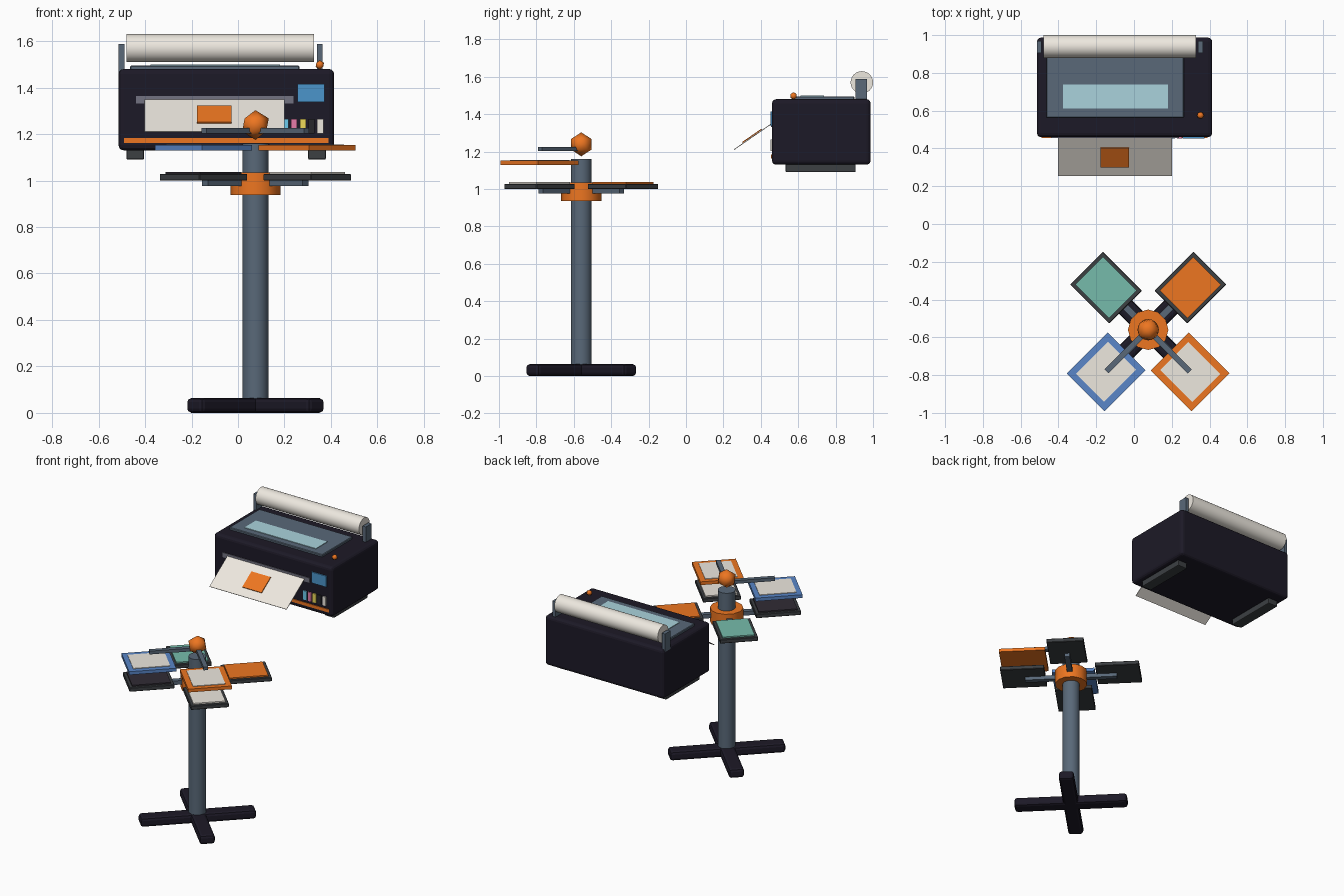
import bpy, math
from mathutils import Matrix, Vector

if "Cube" in bpy.data.objects:
    bpy.data.objects.remove(bpy.data.objects["Cube"])

COLORS = {
    "dark": (0.012, 0.01, 0.02), "orange": (0.85, 0.18, 0.015), "steel": (0.1, 0.14, 0.19),
    "charcoal": (0.045, 0.05, 0.055), "paper": (0.85, 0.81, 0.74), "blue": (0.1, 0.24, 0.58),
    "display": (0.07, 0.3, 0.6), "teal": (0.18, 0.5, 0.41), "glass": (0.4, 0.65, 0.72),
    "slot": (0.17, 0.17, 0.22), "ink_cyan": (0.15, 0.6, 0.85), "ink_magenta": (0.8, 0.2, 0.4),
    "ink_yellow": (0.85, 0.7, 0.1), "ink_black": (0.02, 0.02, 0.025), "shirt_dark": (0.03, 0.025, 0.035),
}
MATS = {}
for key, rgb in COLORS.items():
    MATS[key] = bpy.data.materials.new(key)
    MATS[key].diffuse_color = (*rgb, 1)


def finish(name, color):
    ob = bpy.context.object
    ob.name = name
    ob.data.materials.append(MATS[color])
    return ob


def box(name, color, lo, hi, bevel=0.0, segs=2, frame=None):
    """Box between two corners, optionally placed by a frame matrix."""
    lo, hi = Vector(lo), Vector(hi)
    bpy.ops.mesh.primitive_cube_add(size=1)
    ob = finish(name, color)
    size = hi - lo
    ob.data.transform(Matrix.Translation((lo + hi) / 2) @ Matrix.Diagonal((*size, 1)))
    if frame:
        ob.matrix_world = frame
    if bevel:
        mod = ob.modifiers.new("bevel", "BEVEL")
        mod.width, mod.segments = bevel, segs
    return ob


def cyl(name, color, r, depth, loc, sides=24, rot=(0, 0, 0)):
    bpy.ops.mesh.primitive_cylinder_add(vertices=sides, radius=r, depth=depth, location=loc, rotation=rot)
    ob = finish(name, color)
    bpy.ops.object.shade_smooth_by_angle(angle=math.radians(35))
    return ob


def ball(name, color, r, loc):
    bpy.ops.mesh.primitive_ico_sphere_add(subdivisions=1, radius=r, location=loc)
    bpy.ops.object.shade_smooth()
    return finish(name, color)


# Printer body, feet and trim
box("printer_body", "dark", (-0.514, 0.46, 1.13), (0.414, 0.987, 1.48), 0.022, 3)
for side, x in (("left", -0.48), ("right", 0.302)):
    box(f"printer_foot_{side}", "charcoal", (x, 0.532, 1.09), (x + 0.076, 0.907, 1.14), 0.006)
box("trim_stripe", "orange", (-0.49, 0.455, 1.162), (0.39, 0.47, 1.184))
box("paper_slot", "slot", (-0.44, 0.455, 1.332), (0.239, 0.47, 1.365))
box("control_display", "display", (0.256, 0.452, 1.338), (0.372, 0.47, 1.415))

# Ink cartridges
inks = ("ink_cyan", "ink_magenta", "ink_yellow", "ink_black", "paper")
for i, ink in enumerate(inks):
    x = 0.204 + i * 0.0375
    box(f"cartridge_{i + 1}", ink, (x - 0.013, 0.453, 1.203), (x + 0.013, 0.47, 1.266))

# Lid, window and knob
box("top_lid", "steel", (-0.464, 0.563, 1.47), (0.264, 0.9, 1.495), 0.004, 1)
box("lid_window", "glass", (-0.377, 0.611, 1.49), (0.18, 0.738, 1.499))
ball("lid_knob", "orange", 0.02, (0.352, 0.575, 1.498))

# Film roll on its two brackets
cyl("film_roll", "paper", 0.06, 0.807, (-0.076, 0.94, 1.57), 32, (0, math.pi / 2, 0))
for side, x in (("left", -0.514), ("right", 0.339)):
    box(f"roll_bracket_{side}", "steel", (x, 0.905, 1.46), (x + 0.025, 0.968, 1.588))

# Printed sheet sloping out of the slot
slope = Matrix.Translation((0, 0.459, 1.35)) @ Matrix.Rotation(math.atan2(0.14, 0.203), 4, "X")
box("printed_sheet", "paper", (-0.402, -0.247, -0.002), (0.2, 0, 0.002), frame=slope)
box("sheet_print", "orange", (-0.177, -0.187, 0.003), (-0.027, -0.062, 0.009), frame=slope)

# Press stand
CX, CY = 0.075, -0.56
for i in (0, 1):
    turn = Matrix.Translation((CX, CY, 0)) @ Matrix.Rotation(math.radians(45 + 90 * i), 4, "Z")
    box(f"base_beam_{i + 1}", "dark", (-0.375, -0.05, 0), (0.375, 0.05, 0.064), 0.018, 2, turn)
cyl("stand_post", "steel", 0.056, 1.12, (CX, CY, 0.6))
cyl("carousel_hub", "orange", 0.107, 0.098, (CX, CY, 0.986), 12)
ball("top_finial", "orange", 0.064, (CX, CY, 1.239))

# Four stations: arm, platen and shirt; the front two also carry screens
stations = (("back_right", 45, "orange", None), ("back_left", 135, "teal", None),
            ("front_left", 225, "shirt_dark", "blue"), ("front_right", 315, "paper", "orange"))
for name, ang, shirt, screen in stations:
    turn = Matrix.Translation((CX, CY, 0)) @ Matrix.Rotation(math.radians(ang), 4, "Z")
    box(f"{name}_arm", "steel", (0.05, -0.018, 0.976), (0.306, 0.018, 1.004), frame=turn)
    box(f"{name}_platen", "charcoal", (0.17, -0.123, 1.0), (0.462, 0.123, 1.028), 0.003, 1, turn)
    box(f"{name}_shirt", shirt, (0.19, -0.104, 1.024), (0.442, 0.104, 1.037), frame=turn)
    if screen:
        box(f"{name}_screen_frame", screen, (0.162, -0.142, 1.129), (0.468, 0.142, 1.152), frame=turn)
        box(f"{name}_screen_mesh", "paper", (0.195, -0.105, 1.148), (0.435, 0.105, 1.156), frame=turn)
        box(f"{name}_upper_arm", "steel", (0.0, -0.015, 1.203), (0.312, 0.015, 1.226), frame=turn)

for m in bpy.data.materials:
    if m.users and not m.is_grease_pencil:
        m.use_nodes = True
        m.node_tree.nodes["Principled BSDF"].inputs["Base Color"].default_value = m.diffuse_color
